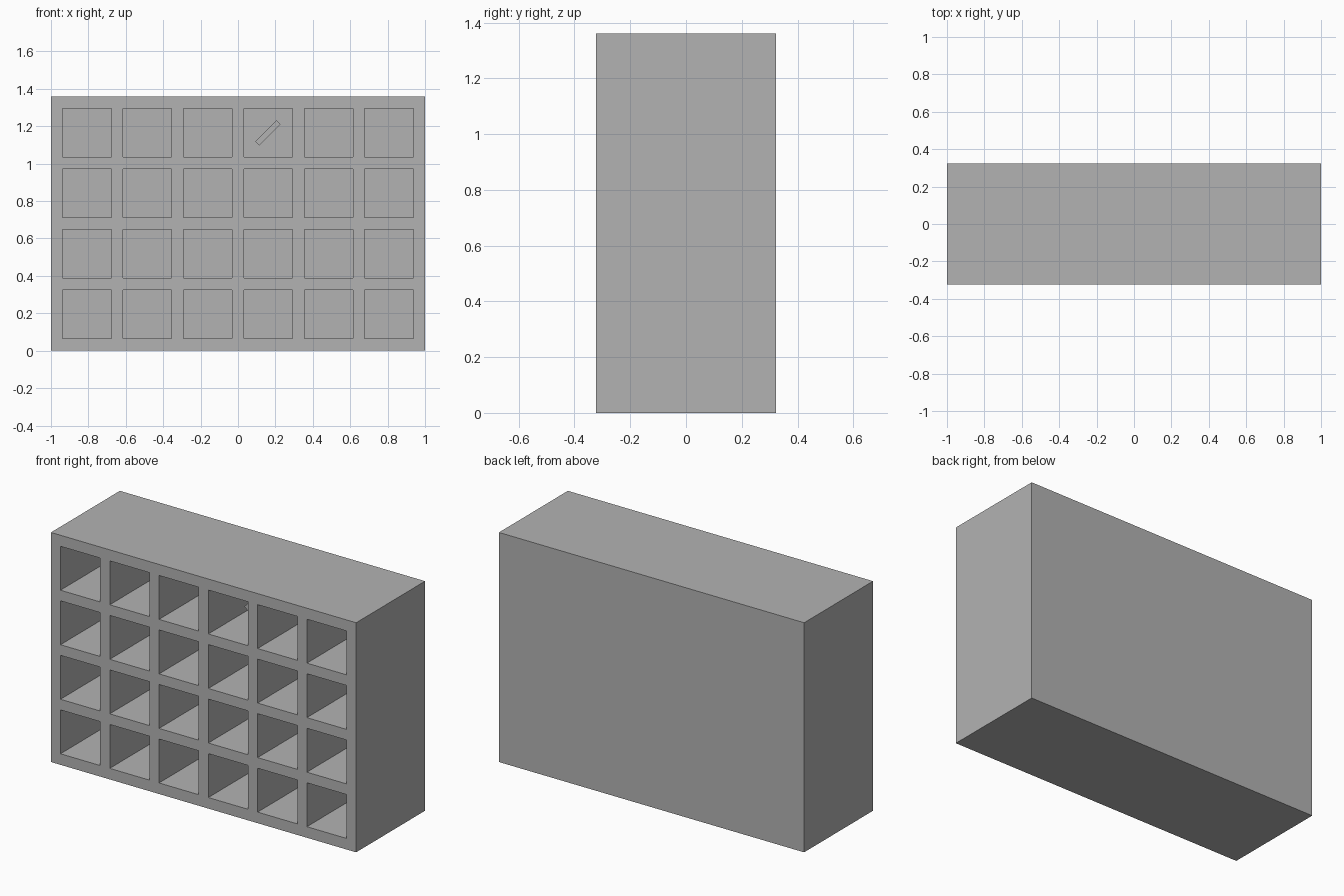
import bpy, bmesh
from math import radians
from mathutils import Matrix, Vector

default = bpy.data.objects.get("Cube")
if default:
    bpy.data.objects.remove(default, do_unlink=True)

WIDTH, DEPTH, HEIGHT = 2.0, 0.645, 1.36
COLUMNS, ROWS = 6, 4
CELL, PITCH, BACK = 0.26, 0.323, 0.06

grey = bpy.data.materials.new("plain grey")
grey.use_nodes = True
grey.diffuse_color = (0.45, 0.45, 0.45, 1)
grey.node_tree.nodes["Principled BSDF"].inputs["Base Color"].default_value = grey.diffuse_color


def boxes(name, size, centres, tilt=0):
    """One object made of equal boxes, each turned about y by tilt."""
    bm = bmesh.new()
    for c in centres:
        matrix = (Matrix.Translation(c) @ Matrix.Rotation(tilt, 4, 'Y')
                  @ Matrix.Diagonal(Vector(size).to_4d()))
        bmesh.ops.create_cube(bm, size=1, matrix=matrix)
    mesh = bpy.data.meshes.new(name)
    bm.to_mesh(mesh)
    bm.free()
    mesh.materials.append(grey)
    obj = bpy.data.objects.new(name, mesh)
    bpy.context.collection.objects.link(obj)
    return obj


# Solid cabinet block
cabinet = boxes("shelf_cabinet", (WIDTH, DEPTH, HEIGHT), [(0, 0, HEIGHT / 2)])

# Cubbyholes, open at the front and closed by the back wall
front, overshoot = -DEPTH / 2, 0.1
hole_depth = DEPTH - BACK + overshoot
hole_y = front - overshoot + hole_depth / 2
centres = [((i - (COLUMNS - 1) / 2) * PITCH, hole_y,
            HEIGHT / 2 + (j - (ROWS - 1) / 2) * PITCH)
           for i in range(COLUMNS) for j in range(ROWS)]
cutter = boxes("cubbyhole_cutter", (CELL, hole_depth, CELL), centres)
cutter.hide_render = True

cut = cabinet.modifiers.new("cubbyholes", 'BOOLEAN')
cut.operation = 'DIFFERENCE'
cut.solver = 'EXACT'
cut.object = cutter
bpy.context.view_layer.objects.active = cabinet
cabinet.select_set(True)
bpy.ops.object.modifier_apply(modifier=cut.name)
bpy.data.objects.remove(cutter, do_unlink=True)

# Small slanted bar inside one upper cubbyhole
boxes("slanted_bar", (0.16, 0.03, 0.03), [(0.16, front + 0.265, 1.165)], radians(-45))
